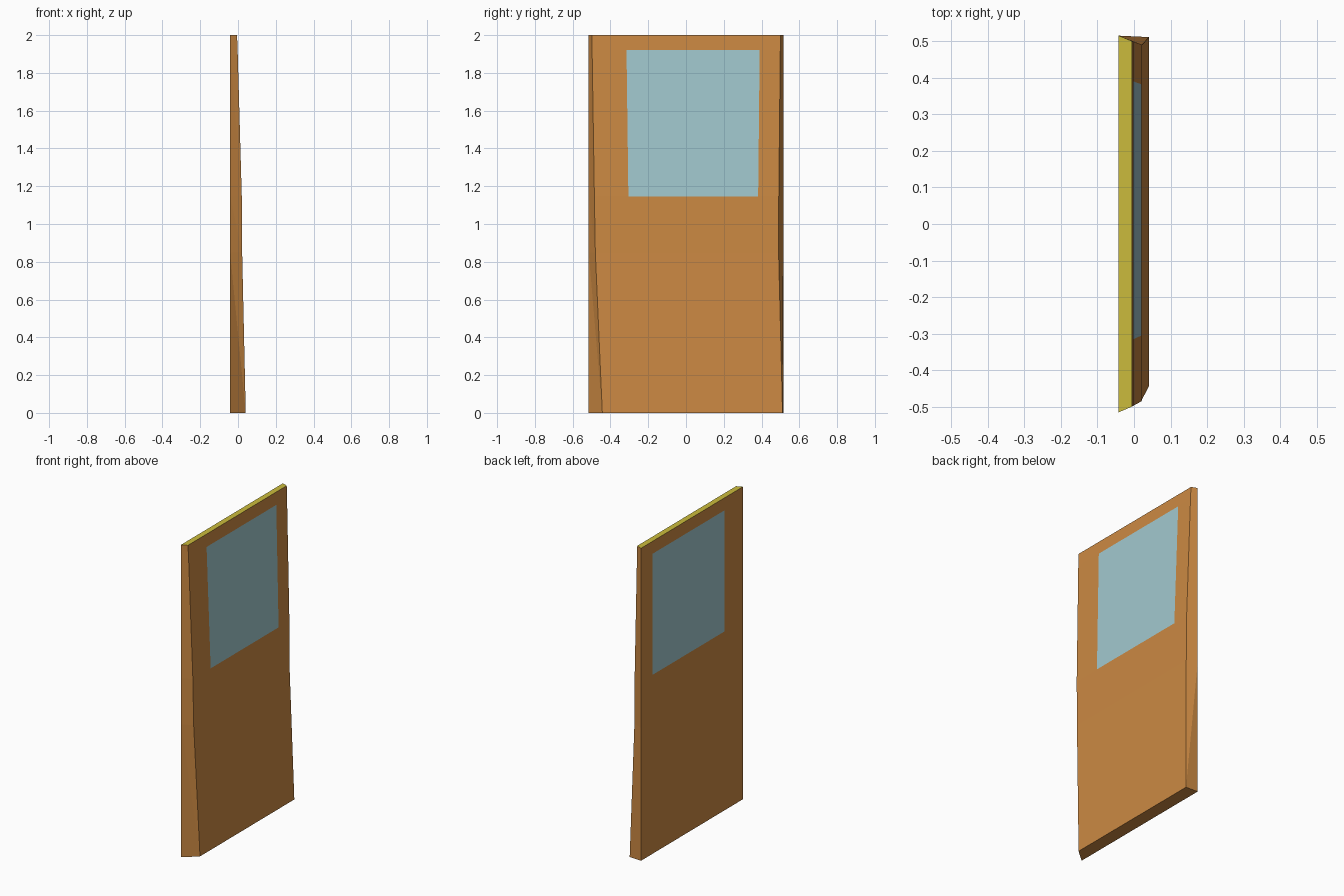
import bpy, bmesh

if "Cube" in bpy.data.objects:
    bpy.data.objects.remove(bpy.data.objects["Cube"])


def material(name, color):
    m = bpy.data.materials.new(name)
    m.diffuse_color = (*color, 1)
    m.use_nodes = True
    m.node_tree.nodes["Principled BSDF"].inputs["Base Color"].default_value = m.diffuse_color
    return m


wood = material("brown_panel", (0.60, 0.25, 0.055))
trim = material("yellow_trim", (0.60, 0.50, 0.045))
glass = material("window_glass", (0.36, 0.58, 0.62))

# Outer skin rows: z, x, near edge y, window near y, window far y, far edge y
OUTER = [
    (0.0, 0.041, -0.443, -0.290, 0.370, 0.511),
    (0.85, 0.022, -0.480, -0.300, 0.378, 0.490),
    (1.145, 0.020, -0.485, -0.305, 0.382, 0.491),
    (1.92, -0.002, -0.497, -0.315, 0.390, 0.499),
    (2.0, -0.005, -0.499, -0.316, 0.391, 0.500),
]
BACK_X = -0.042
BACK_Y = (-0.515, -0.330, 0.400, 0.515)
WINDOW_CELL = (2, 1)


def make_object(name, faces, mats):
    """Weld (corner list, material index) faces into one object."""
    bm = bmesh.new()
    for corners, mat in faces:
        f = bm.faces.new([bm.verts.new(c) for c in corners])
        f.material_index = mat
    bmesh.ops.remove_doubles(bm, verts=bm.verts, dist=1e-5)
    me = bpy.data.meshes.new(name)
    bm.to_mesh(me)
    bm.free()
    for m in mats:
        me.materials.append(m)
    ob = bpy.data.objects.new(name, me)
    bpy.context.collection.objects.link(ob)
    return ob


def front(r, c):
    row = OUTER[r]
    return (row[1], row[2 + c], row[0])


def back(r, c):
    return (BACK_X, BACK_Y[c], OUTER[r][0])


door, panes = [], []
last = len(OUTER) - 1

# Outer skin and flat back, with the window cell given to the glass
for r in range(last):
    for c in range(3):
        target = panes if (r, c) == WINDOW_CELL else door
        target.append(([front(r, c), front(r, c + 1), front(r + 1, c + 1), front(r + 1, c)], 0))
        target.append(([back(r, c), back(r + 1, c), back(r + 1, c + 1), back(r, c + 1)], 0))

# Side edges, split along the twist
for r in range(last):
    a, b, d, e = back(r, 0), front(r, 0), front(r + 1, 0), back(r + 1, 0)
    door += [([a, b, e], 0), ([b, d, e], 0)]
    a, b, d, e = back(r, 3), front(r, 3), front(r + 1, 3), back(r + 1, 3)
    door += [([b, a, e], 0), ([b, e, d], 0)]

# Bottom edge and yellow top edge
for c in range(3):
    door.append(([front(0, c), back(0, c), back(0, c + 1), front(0, c + 1)], 0))
    door.append(([back(last, c), front(last, c), front(last, c + 1), back(last, c + 1)], 1))

make_object("door_panel", door, [wood, trim])
make_object("window", panes, [glass])
